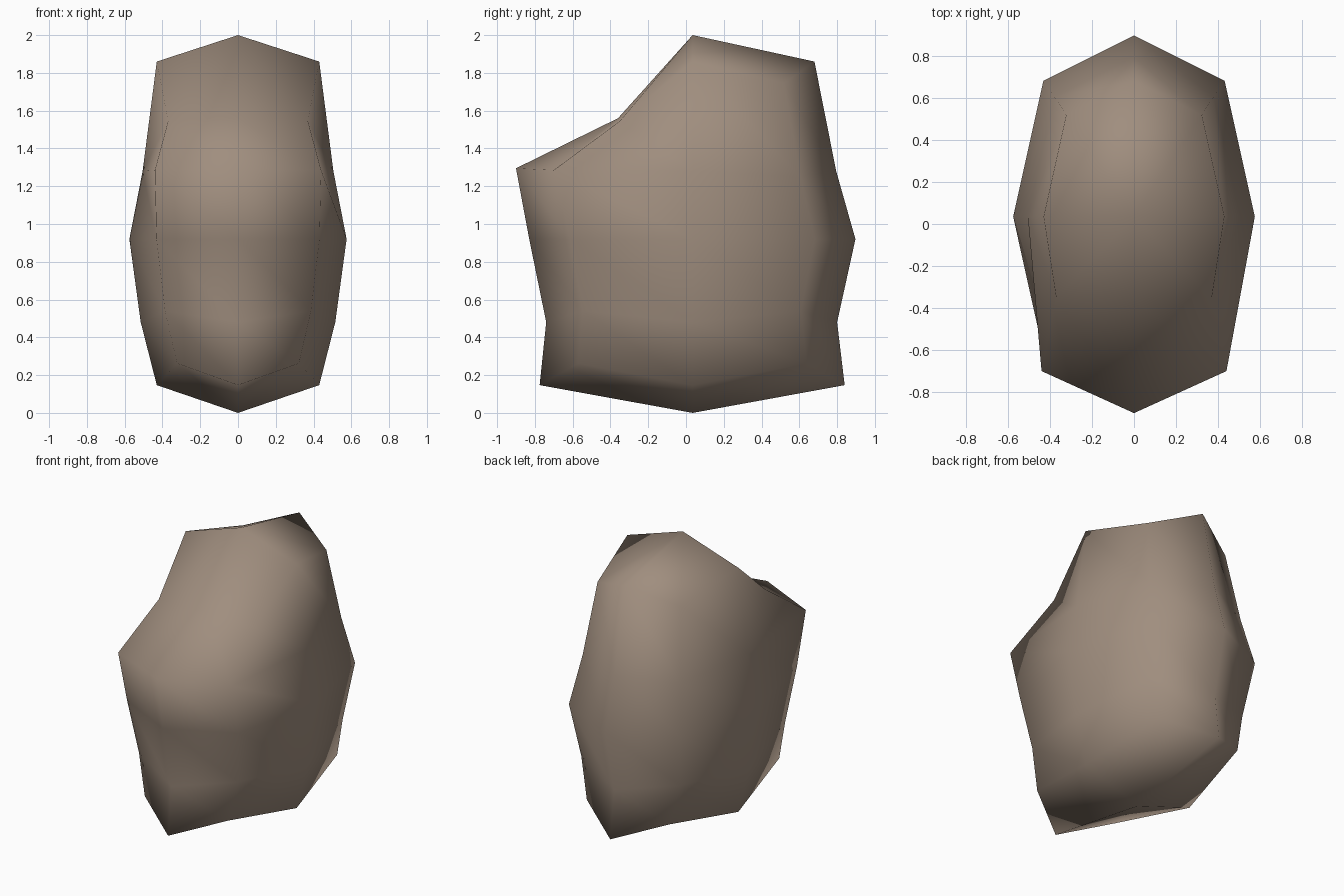
import bpy, bmesh

if "Cube" in bpy.data.objects:
    bpy.data.objects.remove(bpy.data.objects["Cube"])

CY = 0.035   # y of the boulder's middle axis
K = 0.75     # how far corner points reach out compared with the mid points

# Rings, bottom to top: half width, back y, front y, mid z, corner z
RINGS = [
    (0.43, 0.84, -0.775, 0.147, 0.262),
    (0.515, 0.80, -0.74, 0.48, 0.54),
    (0.575, 0.897, -0.83, 0.92, 0.92),
    (0.505, 0.795, -0.90, 1.28, 1.25),
    (0.43, 0.68, -0.36, 1.86, 1.745),
]
# Front of the two upper rings is pulled out and down: corner point, mid point
FRONT = {
    3: ((0.44, -0.70, 1.285), (0, -0.90, 1.295)),
    4: ((0.37, -0.35, 1.545), (0, -0.36, 1.56)),
}


def ring_points(i):
    w, back, front, z, cz = RINGS[i]
    corner, mid = FRONT.get(i, ((K * w, CY + K * (front - CY), cz), (0, front, z)))
    half = [(K * w, CY + K * (back - CY), cz), (w, CY, z), corner]
    mirrored = [(-x, y, h) for x, y, h in reversed(half)]
    return [(0, back, z)] + half + [mid] + mirrored


bm = bmesh.new()
rings = [[bm.verts.new(p) for p in ring_points(i)] for i in range(len(RINGS))]

# Side quads between rings
for low, high in zip(rings, rings[1:]):
    for j in range(8):
        k = (j + 1) % 8
        bm.faces.new((low[j], low[k], high[k], high[j]))

# Top and bottom: four quads meeting at a centre point
for ring, z in ((rings[0], 0.0), (rings[-1], 2.0)):
    pole = bm.verts.new((0, CY, z))
    for j in range(0, 8, 2):
        bm.faces.new((pole, ring[j], ring[j + 1], ring[(j + 2) % 8]))

bmesh.ops.recalc_face_normals(bm, faces=bm.faces)
for f in bm.faces:
    f.smooth = True

mesh = bpy.data.meshes.new("boulder")
bm.to_mesh(mesh)
bm.free()

# Single stone colour
stone = bpy.data.materials.new("taupe stone")
stone.diffuse_color = (0.35, 0.27, 0.21, 1)
stone.use_nodes = True
stone.node_tree.nodes["Principled BSDF"].inputs["Base Color"].default_value = stone.diffuse_color
mesh.materials.append(stone)
boulder = bpy.data.objects.new("boulder", mesh)
bpy.context.collection.objects.link(boulder)
